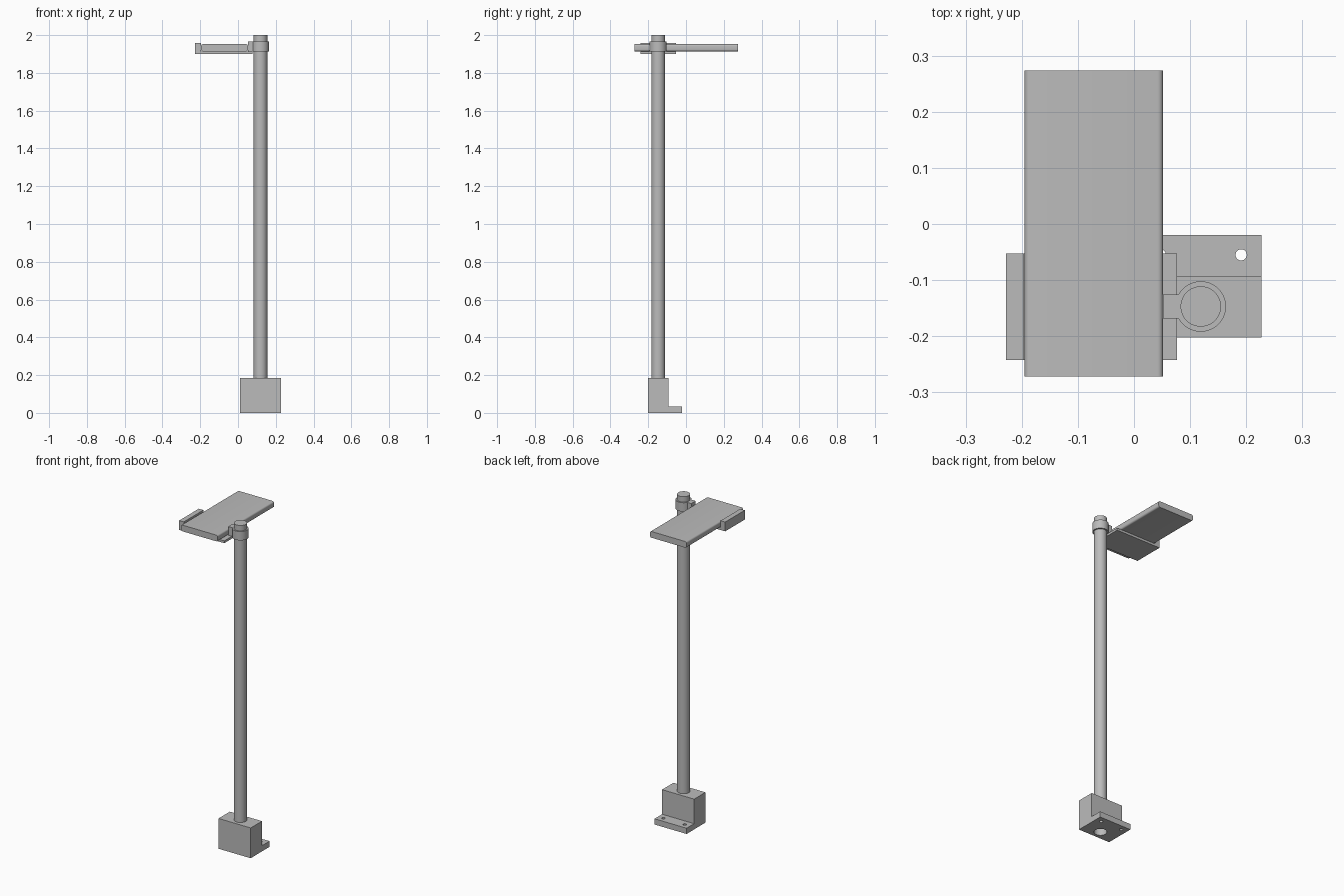
import bpy, bmesh, math
from mathutils import Vector

default = bpy.data.objects.get("Cube")
if default:
    bpy.data.objects.remove(default, do_unlink=True)

GREY = (0.5, 0.5, 0.5, 1)
grey = bpy.data.materials.new("plain grey")
grey.use_nodes = True
grey.diffuse_color = GREY
grey.node_tree.nodes["Principled BSDF"].inputs["Base Color"].default_value = GREY

POLE_X, POLE_Y, POLE_R = 0.119, -0.147, 0.036


def finish(name, bm, smooth=False):
    bmesh.ops.recalc_face_normals(bm, faces=bm.faces)
    mesh = bpy.data.meshes.new(name)
    bm.to_mesh(mesh)
    bm.free()
    mesh.materials.append(grey)
    obj = bpy.data.objects.new(name, mesh)
    bpy.context.collection.objects.link(obj)
    if smooth:
        bpy.ops.object.select_all(action="DESELECT")
        obj.select_set(True)
        bpy.context.view_layer.objects.active = obj
        bpy.ops.object.shade_smooth_by_angle(angle=math.radians(35))
    return obj


def prism(name, profile, axis, start, end, smooth=False):
    """Extrude a closed 2D profile along x, y or z."""
    bm = bmesh.new()
    i = "xyz".index(axis)
    verts = []
    for p in profile:
        co = list(p)
        co.insert(i, start)
        verts.append(bm.verts.new(co))
    face = bm.faces.new(verts)
    out = bmesh.ops.extrude_face_region(bm, geom=[face])
    move = Vector((0, 0, 0))
    move[i] = end - start
    bmesh.ops.translate(bm, vec=move, verts=[v for v in out["geom"] if isinstance(v, bmesh.types.BMVert)])
    return finish(name, bm, smooth)


def circle(x, y, r, sides=48):
    return [(x + r * math.cos(math.tau * k / sides), y + r * math.sin(math.tau * k / sides)) for k in range(sides)]


def drill(obj, x, y, r, z0, z1):
    cutter = prism("hole_cutter", circle(x, y, r), "z", z0, z1)
    cutter.hide_render = True
    mod = obj.modifiers.new("hole", "BOOLEAN")
    mod.operation = "DIFFERENCE"
    mod.solver = "EXACT"
    mod.object = cutter
    bpy.context.view_layer.objects.active = obj
    bpy.ops.object.modifier_apply(modifier=mod.name)
    bpy.data.objects.remove(cutter, do_unlink=True)


# Base block with a rear mounting flange
base = prism("base_block", [(-0.202, 0), (-0.02, 0), (-0.02, 0.035), (-0.093, 0.035),
                            (-0.093, 0.185), (-0.202, 0.185)], "x", 0.01, 0.227)
drill(base, POLE_X, POLE_Y, POLE_R, -0.05, 0.25)
for side in (-1, 1):
    drill(base, POLE_X + side * 0.072, -0.055, 0.01, -0.05, 0.08)

# Pole, seated in the block above its open socket
prism("pole", circle(POLE_X, POLE_Y, POLE_R), "z", 0.09, 2.0, True)

# Clamp collar with its arm drawn as one outline
half = math.asin(0.021 / 0.045)
steps = 40
arc = []
for k in range(steps + 1):
    a = math.pi + half + (math.tau - 2 * half) * k / steps
    arc.append((POLE_X + 0.045 * math.cos(a), POLE_Y + 0.045 * math.sin(a)))
outline = [(0.052, POLE_Y + 0.021), (0.052, POLE_Y - 0.021)] + arc
prism("clamp_collar", outline, "z", 1.913, 1.967, True)

# Tray bracket: thin plate with a raised outer lip
prism("tray_bracket", [(-0.228, 1.9), (0.077, 1.9), (0.077, 1.914), (-0.197, 1.914),
                       (-0.197, 1.957), (-0.228, 1.957)], "y", -0.242, -0.053)

# Flat panel lying on the tray, its long edges rounded
bevel = 0.01
panel = []
for cx, cz, first in ((0.042, 1.942, 0), (-0.185, 1.942, 1), (-0.185, 1.924, 2), (0.042, 1.924, 3)):
    for k in range(6):
        a = (first + k / 5) * math.pi / 2
        panel.append((cx + bevel * math.cos(a), cz + bevel * math.sin(a)))
prism("flat_panel", panel, "y", -0.272, 0.274, True)
